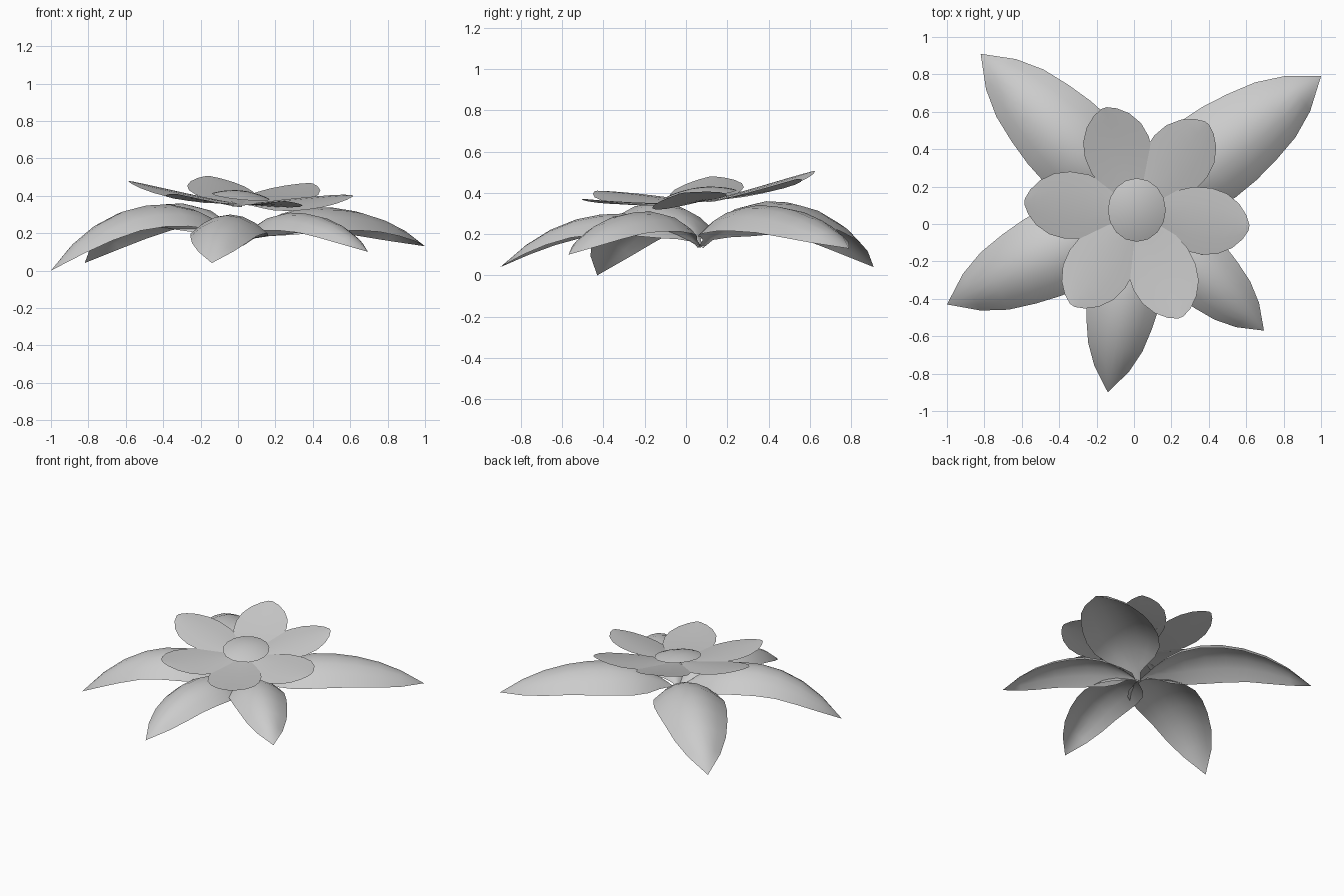
import bpy, bmesh, math
from mathutils import Vector

if "Cube" in bpy.data.objects:
    bpy.data.objects.remove(bpy.data.objects["Cube"])

CENTRE = Vector((0.02, 0.07))


def sheet(name, rows):
    """Open smooth surface from equally long rows of points, facing up."""
    bm = bmesh.new()
    grid = [[bm.verts.new(p) for p in row] for row in rows]
    for a, b in zip(grid, grid[1:]):
        for i in range(len(a) - 1):
            bm.faces.new((a[i], b[i], b[i + 1], a[i + 1]))
    bmesh.ops.remove_doubles(bm, verts=bm.verts, dist=0.0005)
    bm.normal_update()
    if sum(f.normal.z * f.calc_area() for f in bm.faces) < 0:
        bmesh.ops.reverse_faces(bm, faces=bm.faces)
    for f in bm.faces:
        f.smooth = True
    me = bpy.data.meshes.new(name)
    bm.to_mesh(me)
    bm.free()
    ob = bpy.data.objects.new(name, me)
    bpy.context.collection.objects.link(ob)
    return ob


def blade(name, tip, outline, scale, height, steps):
    """Sheet along centre -> tip; outline holds (t, half width)."""
    axis = Vector(tip) - CENTRE
    side = Vector((-axis.y, axis.x)).normalized()
    rows = []
    for t, w in outline:
        row = []
        for i in range(steps + 1):
            u = 2 * i / steps - 1
            p = CENTRE + axis * t + side * (u * w * scale)
            row.append((p.x, p.y, height(t, u, w * scale, p)))
        rows.append(row)
    return sheet(name, rows)


# Lower leaves: arched along the length, edges drooping
LEAF = [(0, .015), (.05, .03), (.1, .085), (.17, .165), (.26, .225),
        (.38, .248), (.5, .24), (.62, .217), (.75, .18), (.87, .115), (1, 0)]
# tip x, tip y, tip z, crest height
LEAVES = [(1.0, .79, .13, .34), (-.82, .91, .04, .36), (-1.0, -.43, 0, .355),
          (-.14, -.90, .04, .30), (.695, -.57, .10, .31)]
for n, (x, y, zt, crest) in enumerate(LEAVES):
    def leaf_z(t, u, w, p, zt=zt, crest=crest):
        if t < .4:
            z = .14 + (crest - .14) * (1 - (1 - t / .4) ** 2)
        else:
            z = crest - (crest - zt) * ((t - .4) / .6) ** 2.2
        return z - .5 * w * u * u
    length = (Vector((x, y)) - CENTRE).length
    blade(f"leaf_{n + 1}", (x, y), LEAF, length / 1.2, leaf_z, 6)


# Flower petals: nearly flat, on a tilted plane, rising towards the tip
PETAL = [(0, .015), (.1, .035), (.2, .085), (.32, .14), (.46, .172),
         (.62, .18), (.76, .163), (.88, .12), (.96, .065), (1, .015)]
# tip x, tip y, sideways roll
PETALS = [(.39, .54, 0), (-.16, .62, 0), (-.585, .12, 0), (-.33, -.435, 0),
          (.25, -.5, 0), (.615, -.02, .02)]
for n, (x, y, roll) in enumerate(PETALS):
    def petal_z(t, u, w, p, roll=roll):
        z = .352 - .055 * p.x + .1 * p.y + .083 * t ** 1.5
        return z + (roll * u - .012 * u * u) * w / .18
    blade(f"petal_{n + 1}", (x, y), PETAL, 1, petal_z, 4)

# Flower centre: shallow tilted egg-shaped dome above the petal bases
rows = []
for k in range(5):
    r = math.sin(math.pi / 2 * k / 4)
    row = []
    for i in range(17):
        a = math.tau * i / 16
        x, y = .015 + .155 * r * math.cos(a), .075 + .17 * r * math.sin(a)
        row.append((x, y, .39 - .1 * x + .1 * y + .03 * (1 - r * r)))
    rows.append(row)
sheet("flower_centre", rows)
